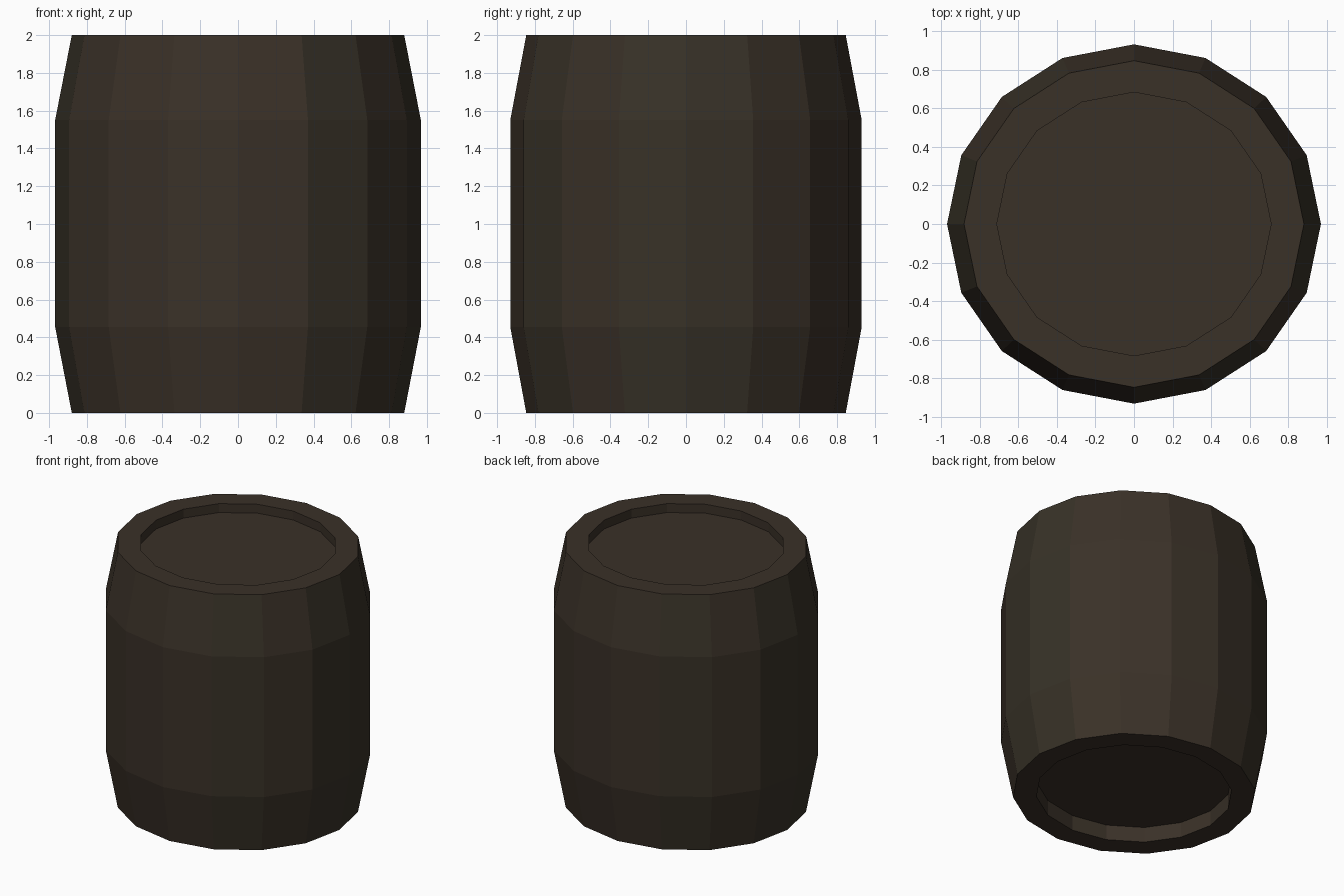
import bpy, bmesh, math

if "Cube" in bpy.data.objects:
    bpy.data.objects.remove(bpy.data.objects["Cube"])

SIDES = 16
SQUASH = 0.961  # barrel is slightly narrower in y


def material(name, rgb):
    m = bpy.data.materials.new(name)
    m.diffuse_color = (*rgb, 1)
    m.use_nodes = True
    m.node_tree.nodes["Principled BSDF"].inputs["Base Color"].default_value = m.diffuse_color
    return m


brown = material("dark_brown_wood", (0.0423, 0.0305, 0.0208))
olive = material("dark_olive_wood", (0.0385, 0.0315, 0.0202))

# Profile (radius, height): bottom recess, rim, belly, rim, top recess
profile = [(0.71, 0.12), (0.71, 0.0), (0.88, 0.0), (0.968, 0.455),
           (0.968, 1.55), (0.88, 2.0), (0.71, 2.0), (0.71, 1.93)]

bm = bmesh.new()
rings = []
for r, z in profile:
    ring = []
    for i in range(SIDES):
        a = 2 * math.pi * i / SIDES
        ring.append(bm.verts.new((r * math.cos(a), r * SQUASH * math.sin(a), z)))
    rings.append(ring)

# Staves and rims
for k in range(len(rings) - 1):
    lo, hi = rings[k], rings[k + 1]
    for i in range(SIDES):
        j = (i + 1) % SIDES
        f = bm.faces.new((lo[i], lo[j], hi[j], hi[i]))
        # some outer staves are a touch more olive
        if k in (2, 3, 4) and i % 8 in (0, 5, 7):
            f.material_index = 1

# Sunken bottom and lid
bm.faces.new(list(reversed(rings[0])))
bm.faces.new(rings[-1])
bm.normal_update()

mesh = bpy.data.meshes.new("barrel")
bm.to_mesh(mesh)
bm.free()
mesh.materials.append(brown)
mesh.materials.append(olive)
barrel = bpy.data.objects.new("barrel", mesh)
bpy.context.collection.objects.link(barrel)
